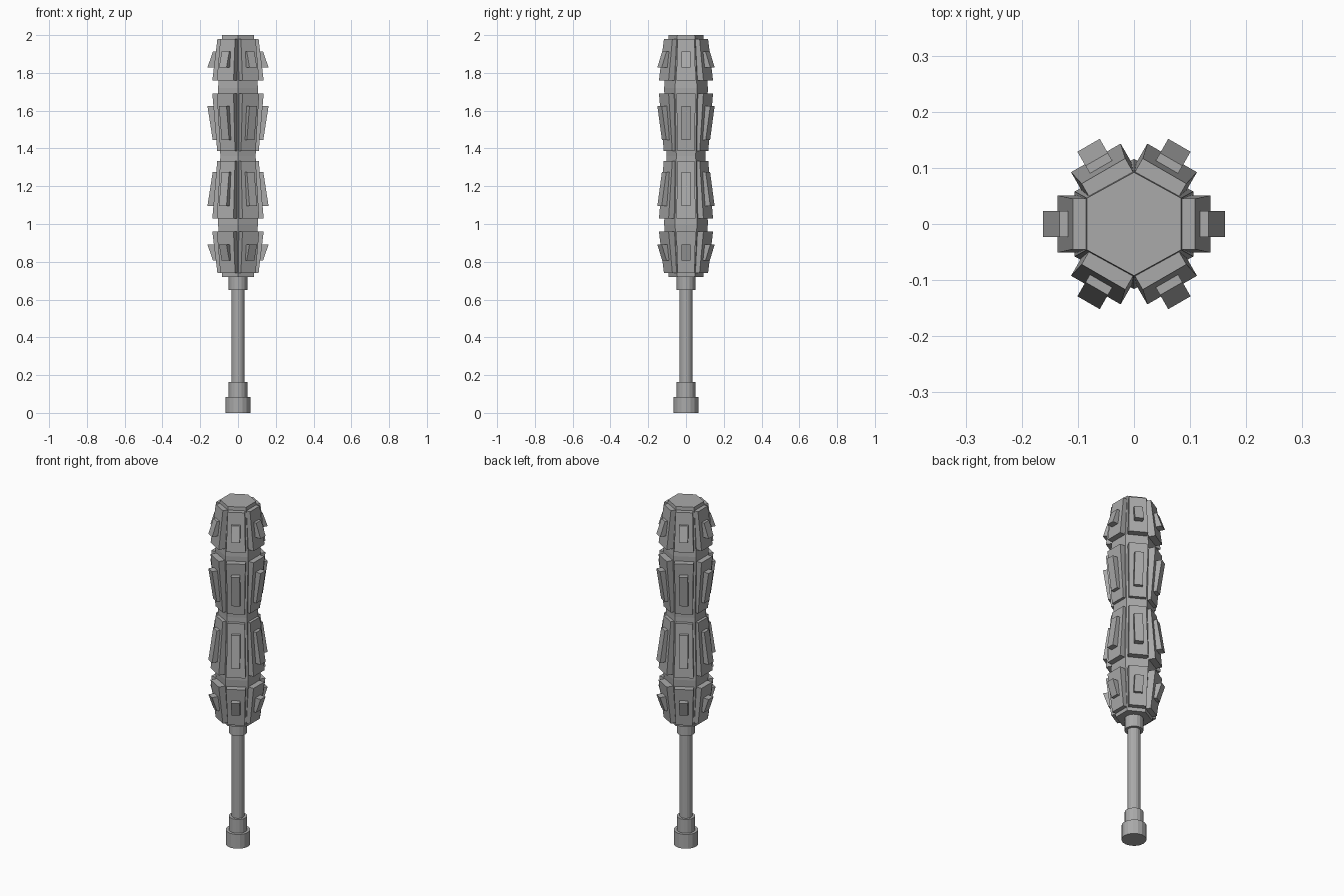
import bpy, bmesh, math
from mathutils import Matrix, Vector

if "Cube" in bpy.data.objects:
    bpy.data.objects.remove(bpy.data.objects["Cube"], do_unlink=True)

steel = bpy.data.materials.new("grey steel")
steel.use_nodes = True
GREY = (0.4, 0.4, 0.4, 1)
steel.diffuse_color = GREY
steel.node_tree.nodes["Principled BSDF"].inputs["Base Color"].default_value = GREY

MID = 1.36  # mirror height of the head


def finish(name, bm):
    bmesh.ops.recalc_face_normals(bm, faces=bm.faces)
    mesh = bpy.data.meshes.new(name)
    bm.to_mesh(mesh)
    bm.free()
    mesh.materials.append(steel)
    obj = bpy.data.objects.new(name, mesh)
    bpy.context.collection.objects.link(obj)
    return obj


def lathe(name, profile, sides, turn=0.0, y_scale=1.0):
    """Stack polygon rings of (radius, z) and cap both ends."""
    bm = bmesh.new()
    rings = []
    for r, z in profile:
        angles = [turn + math.tau * i / sides for i in range(sides)]
        rings.append([bm.verts.new((r * math.cos(a), r * math.sin(a) * y_scale, z)) for a in angles])
    for low, high in zip(rings, rings[1:]):
        for i in range(sides):
            j = (i + 1) % sides
            bm.faces.new((low[i], low[j], high[j], high[i]))
    bm.faces.new(rings[0])
    bm.faces.new(rings[-1])
    return finish(name, bm)


def add_wedge(bm, narrow, wide, inner, turn, flip):
    """Tapered plate: each end is (z, outer radius, half width)."""
    verts = []
    for z, outer, half in (narrow, wide):
        for r, s in ((inner, -1), (inner, 1), (outer, 1), (outer, -1)):
            height = 2 * MID - z if flip else z
            verts.append(bm.verts.new(turn @ Vector((r, s * half, height))))
    a, b = verts[:4], verts[4:]
    bm.faces.new(a)
    bm.faces.new(b)
    for i in range(4):
        j = (i + 1) % 4
        bm.faces.new((a[i], a[j], b[j], b[i]))


def tier(name, narrow, wide, inner, flip):
    """Six wedges around the head."""
    bm = bmesh.new()
    for k in range(6):
        add_wedge(bm, narrow, wide, inner, Matrix.Rotation(k * math.pi / 3, 3, 'Z'), flip)
    finish(name, bm)


# Round handle
lathe("pommel", [(0.065, 0), (0.065, 0.083)], 16)
lathe("lower_collar", [(0.049, 0.08), (0.049, 0.163)], 16)
lathe("shaft", [(0.034, 0.16), (0.034, 0.66)], 16)
lathe("upper_collar", [(0.049, 0.65), (0.049, 0.73)], 16)

# Six-sided head core
lathe("head_core", [(0.097, 0.72), (0.122, 1.0), (0.108, MID), (0.122, 1.72), (0.097, 2.0)],
      6, math.pi / 6, 0.95)

# Flanged plates and raised ribs, mirrored about the head's middle
for flip, side in ((False, "upper"), (True, "lower")):
    tier(side + "_end_plates", (1.98, 0.109, 0.045), (1.76, 0.136, 0.051), 0.07, flip)
    tier(side + "_end_ribs", (1.912, 0.133, 0.023), (1.828, 0.162, 0.023), 0.10, flip)
    tier(side + "_middle_plates", (1.387, 0.11, 0.045), (1.692, 0.136, 0.051), 0.07, flip)
    tier(side + "_middle_ribs", (1.445, 0.134, 0.023), (1.626, 0.162, 0.023), 0.10, flip)
